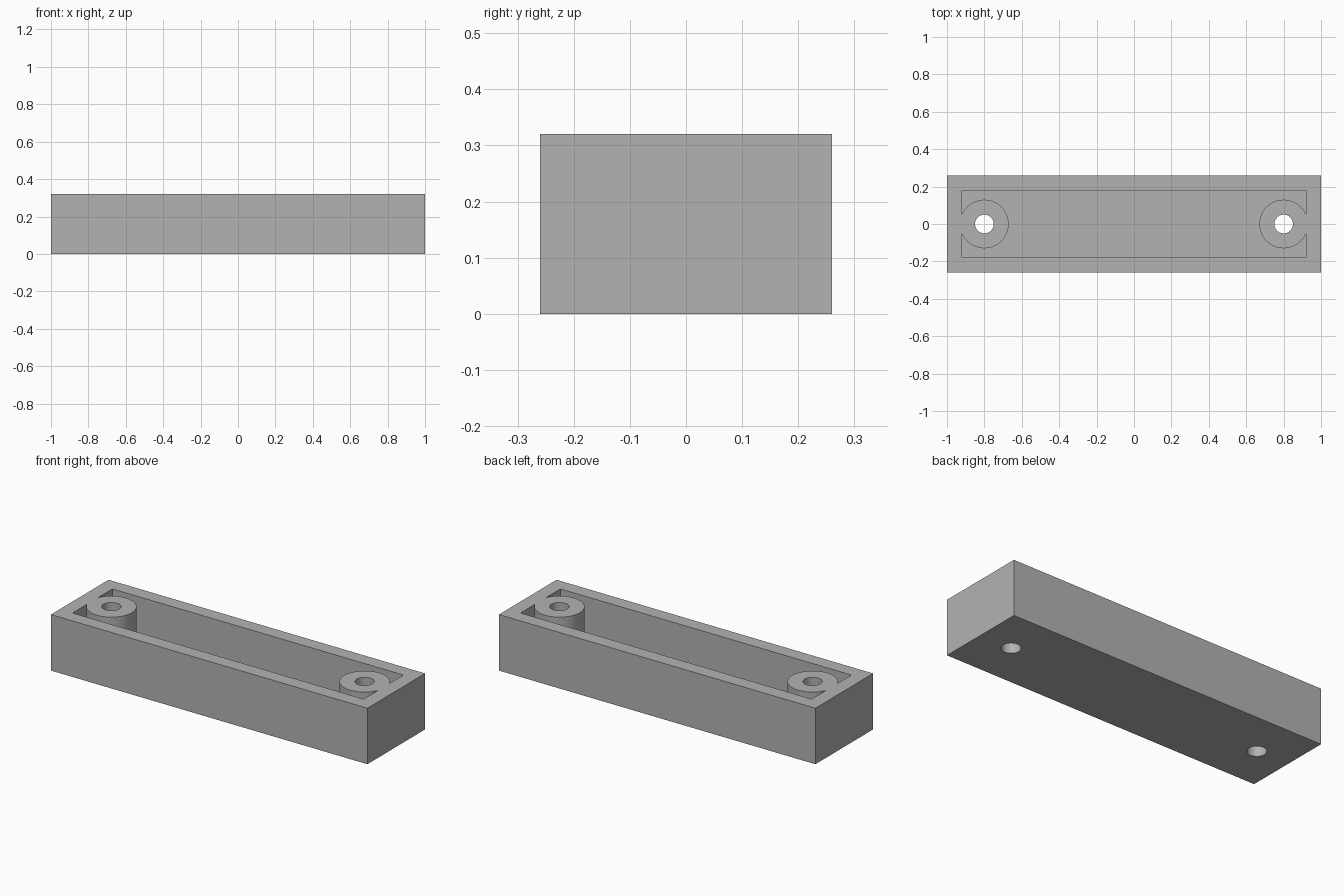
import bpy

default = bpy.data.objects.get("Cube")
if default:
    bpy.data.objects.remove(default, do_unlink=True)

LENGTH, WIDTH, HEIGHT, WALL = 2.0, 0.52, 0.32, 0.08
BOSS_X, BOSS_R, HOLE_R = 0.8, 0.13, 0.05

grey = bpy.data.materials.new("plain grey")
grey.use_nodes = True
colour = (0.45, 0.45, 0.45, 1)
grey.diffuse_color = colour
grey.node_tree.nodes["Principled BSDF"].inputs["Base Color"].default_value = colour


def box(name, size, z_min):
    bpy.ops.mesh.primitive_cube_add(size=1, location=(0, 0, z_min + size[2] / 2))
    obj = bpy.context.object
    obj.name = name
    obj.scale = size
    bpy.ops.object.transform_apply(location=True, scale=True)
    obj.data.materials.append(grey)
    return obj


def cylinder(name, radius, x):
    bpy.ops.mesh.primitive_cylinder_add(vertices=64, radius=radius, depth=1, location=(x, 0, HEIGHT / 2))
    obj = bpy.context.object
    obj.name = name
    obj.data.materials.append(grey)
    return obj


def subtract(target, cutter):
    cutter.hide_render = True
    mod = target.modifiers.new("cut", "BOOLEAN")
    mod.operation = "DIFFERENCE"
    mod.solver = "EXACT"
    mod.object = cutter
    bpy.context.view_layer.objects.active = target
    bpy.ops.object.modifier_apply(modifier=mod.name)
    bpy.data.objects.remove(cutter, do_unlink=True)


# Outer block and the pocket that hollows it
tray = box("tray_body", (LENGTH, WIDTH, HEIGHT), 0)
pocket = box("pocket_cutter", (LENGTH - 2 * WALL, WIDTH - 2 * WALL, HEIGHT), WALL)

# Round screw bosses stay solid inside the pocket, merged into the end walls
for side in (-1, 1):
    subtract(pocket, cylinder("boss_cutter", BOSS_R, side * BOSS_X))
subtract(tray, pocket)

# Screw holes through the bosses and floor
for side in (-1, 1):
    subtract(tray, cylinder("hole_cutter", HOLE_R, side * BOSS_X))

bpy.ops.object.select_all(action="DESELECT")
tray.select_set(True)
bpy.context.view_layer.objects.active = tray
bpy.ops.object.shade_smooth_by_angle()
